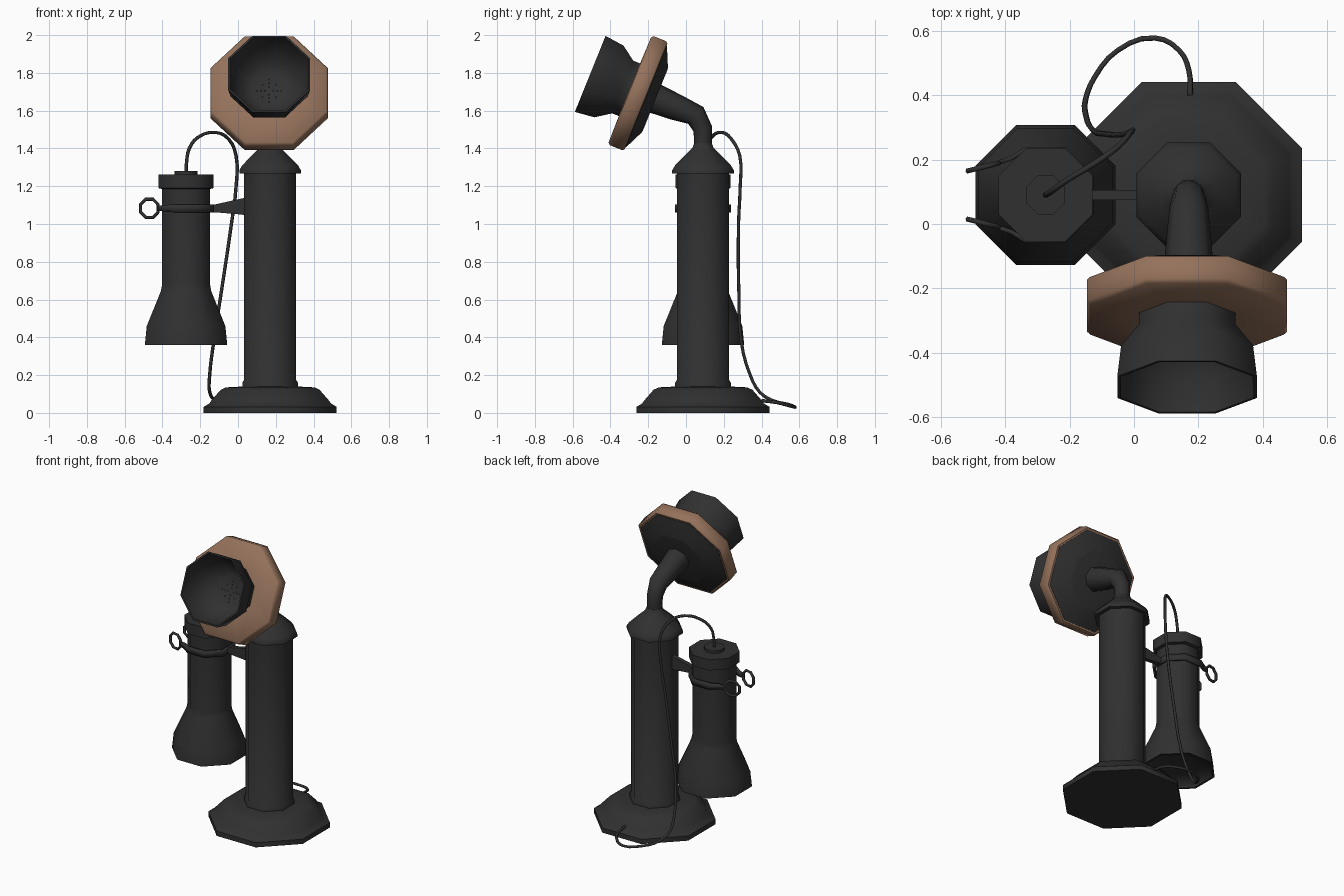
import bpy, bmesh, math
from mathutils import Vector, Matrix

if "Cube" in bpy.data.objects:
    bpy.data.objects.remove(bpy.data.objects["Cube"])

def material(name, rgb):
    m = bpy.data.materials.new(name)
    m.diffuse_color = (*rgb, 1)
    m.use_nodes = True
    m.node_tree.nodes["Principled BSDF"].inputs["Base Color"].default_value = m.diffuse_color
    return m

DARK = material("dark_grey", (0.030, 0.030, 0.030))
BROWN = material("copper_brown", (0.30, 0.168, 0.105))
BLACK = material("black", (0.008, 0.008, 0.008))

def finish(ob, mat, angle=50):
    ob.data.materials.clear()
    ob.data.materials.append(mat)
    bpy.ops.object.select_all(action='DESELECT')
    ob.select_set(True)
    bpy.context.view_layer.objects.active = ob
    bpy.ops.object.shade_smooth_by_angle(angle=math.radians(angle))
    return ob

def from_bmesh(name, bm, mat, matrix=Matrix()):
    bmesh.ops.recalc_face_normals(bm, faces=bm.faces)
    me = bpy.data.meshes.new(name)
    bm.to_mesh(me)
    bm.free()
    ob = bpy.data.objects.new(name, me)
    bpy.context.collection.objects.link(ob)
    ob.matrix_world = matrix
    return finish(ob, mat)

def lathe(name, profile, mat, matrix, n=8):
    """Octagonal turning; profile radii are measured to the flats."""
    bm = bmesh.new()
    rings = []
    for r, z in profile:
        R = r / math.cos(math.pi / n)
        rings.append([bm.verts.new((R * math.cos((i + .5) * math.tau / n),
                                    R * math.sin((i + .5) * math.tau / n), z))
                      for i in range(n)])
    for a, b in zip(rings, rings[1:]):
        for i in range(n):
            j = (i + 1) % n
            bm.faces.new((a[i], a[j], b[j], b[i]))
    bm.faces.new(rings[0])
    bm.faces.new(rings[-1])
    return from_bmesh(name, bm, mat, matrix)

def tube(name, points, depth, mat, kind='POLY', sides=1):
    """Swept round tube; each point is (x, y, z, radius factor)."""
    cu = bpy.data.curves.new(name, 'CURVE')
    cu.dimensions = '3D'
    cu.bevel_depth = depth
    cu.bevel_resolution = sides
    cu.use_fill_caps = True
    cu.resolution_u = 3
    sp = cu.splines.new(kind)
    pts = sp.bezier_points if kind == 'BEZIER' else sp.points
    pts.add(len(points) - 1)
    for p, (x, y, z, r) in zip(pts, points):
        if kind == 'BEZIER':
            p.co = (x, y, z)
            p.handle_left_type = p.handle_right_type = 'AUTO'
        else:
            p.co = (x, y, z, 1)
        p.radius = r
    ob = bpy.data.objects.new(name, cu)
    bpy.context.collection.objects.link(ob)
    bpy.ops.object.select_all(action='DESELECT')
    ob.select_set(True)
    bpy.context.view_layer.objects.active = ob
    bpy.ops.object.convert(target='MESH')
    return finish(bpy.context.object, mat, 65)

# Stand: stepped base, column and conical cap
STAND = Matrix.Translation((0.17, 0.09, 0))
lathe("base", [(.352, 0), (.352, .032), (.322, .05), (.312, .065), (.262, .122),
               (.235, .135), (.14, .14)], DARK, STAND)
lathe("column", [(.147, .13), (.147, .16), (.138, .175), (.138, 1.275)], DARK, STAND)
lathe("column_cap", [(.163, 1.268), (.163, 1.285), (.148, 1.31), (.085, 1.375),
                     (.058, 1.40), (.045, 1.43)], DARK, STAND)

# Bent neck that carries the mouthpiece
tube("neck", [(.17, .09, 1.38, .047), (.17, .09, 1.46, .048), (.17, .088, 1.505, .051),
              (.17, .052, 1.575, .060), (.17, -.05, 1.617, .070),
              (.17, -.19, 1.675, .082)], 1.0, DARK, sides=2)

# Mouthpiece: back shell, rim, horn, all turned about a tilted axis
HEAD = Matrix.Translation((.165, -.2975, 1.71)) @ Matrix.Rotation(math.radians(68), 4, 'X')
lathe("back_shell", [(.175, -.145), (.185, -.143), (.292, -.094), (.292, -.07)], DARK, HEAD)
lathe("rim", [(.285, -.092), (.303, -.092), (.311, -.082), (.311, -.012),
              (.300, 0), (.14, .002)], BROWN, HEAD)
lathe("horn", [(.15, -.01), (.15, .04), (.205, .12), (.217, .226), (.207, .226),
               (.193, .12), (.135, .035), (.09, .008)], DARK, HEAD)

# Perforations: a cross of small dots on the horn floor
bm = bmesh.new()
spots = [(d, k * math.pi / 2) for k in range(4) for d in (.022, .043, .064)]
spots += [(.05, (k + .5) * math.pi / 2) for k in range(4)]
for d, a in spots:
    bmesh.ops.create_circle(bm, cap_ends=True, segments=6, radius=.006,
        matrix=Matrix.Translation((d * math.cos(a), d * math.sin(a) - .01, .011)))
from_bmesh("perforations", bm, BLACK, HEAD)

# Hanging earpiece
EAR = Matrix.Translation((-.275, .09, 0))
lathe("earpiece", [(.10, .40), (.19, .385), (.205, .36), (.218, .36), (.208, .46),
                   (.133, .645), (.127, .68), (.127, 1.19)], DARK, EAR)
lathe("earpiece_cap", [(.127, 1.185), (.146, 1.19), (.146, 1.262)], DARK, EAR)
lathe("cord_socket", [(.06, 1.255), (.06, 1.28)], DARK, EAR)

# Hook: bracket arm from the column
bm = bmesh.new()
ends = [(.04, 1.045, 1.14), (.02, 1.05, 1.135), (-.12, 1.062, 1.104), (-.14, 1.062, 1.104)]
secs = [[bm.verts.new(c) for c in ((x, .075, lo), (x, .105, lo), (x, .105, hi), (x, .075, hi))]
        for x, lo, hi in ends]
for a, b in zip(secs, secs[1:]):
    for i in range(4):
        j = (i + 1) % 4
        bm.faces.new((a[i], a[j], b[j], b[i]))
bm.faces.new(secs[0])
bm.faces.new(secs[-1])
from_bmesh("hook_bracket", bm, DARK)

# Hook: fork strap around the earpiece, both sides mirrored about its centre
half = [(.142, 0, .021), (.142, .060, .021), (.060, .142, .021), (-.063, .142, .021),
        (-.105, .115, .018), (-.145, .101, .013)]
path = [(x, -y, h) for x, y, h in reversed(half[1:])] + half
bm = bmesh.new()
cols = [(bm.verts.new((x, y, 1.083 - h)), bm.verts.new((x, y, 1.083 + h))) for x, y, h in path]
for a, b in zip(cols, cols[1:]):
    bm.faces.new((a[0], b[0], b[1], a[1]))
fork = from_bmesh("hook_fork", bm, DARK, EAR)
sol = fork.modifiers.new("thickness", 'SOLIDIFY')
sol.thickness = .014
sol.offset = 0

# Hook: ring at each fork tip
for side, label in ((1, "back"), (-1, "front")):
    bpy.ops.mesh.primitive_torus_add(major_segments=8, minor_segments=6,
                                     major_radius=.052, minor_radius=.009)
    ring = bpy.context.object
    ring.name = "hook_ring_" + label
    ring.matrix_world = (Matrix.Translation((-.469, .09 + side * .087, 1.083))
                         @ Matrix.Rotation(side * math.radians(14), 4, 'Z')
                         @ Matrix.Rotation(math.pi / 2, 4, 'X')
                         @ Matrix.Rotation(math.pi / 8, 4, 'Z'))
    finish(ring, DARK, 65)

# Cord from the earpiece, down the back and into the base
cord = [(-.275, .09, 1.27), (-.272, .092, 1.33), (-.258, .10, 1.40), (-.21, .135, 1.46),
        (-.12, .19, 1.485), (-.05, .24, 1.45), (-.01, .285, 1.36), (-.01, .287, 1.20),
        (-.035, .278, 1.0), (-.09, .28, .63), (-.128, .292, .38), (-.15, .34, .20),
        (-.15, .39, .11), (-.12, .46, .065), (-.05, .54, .045), (.065, .578, .03),
        (.14, .54, .04), (.17, .48, .055), (.175, .40, .065)]
tube("cord", [(*p, 1) for p in cord], .009, DARK, 'BEZIER')
